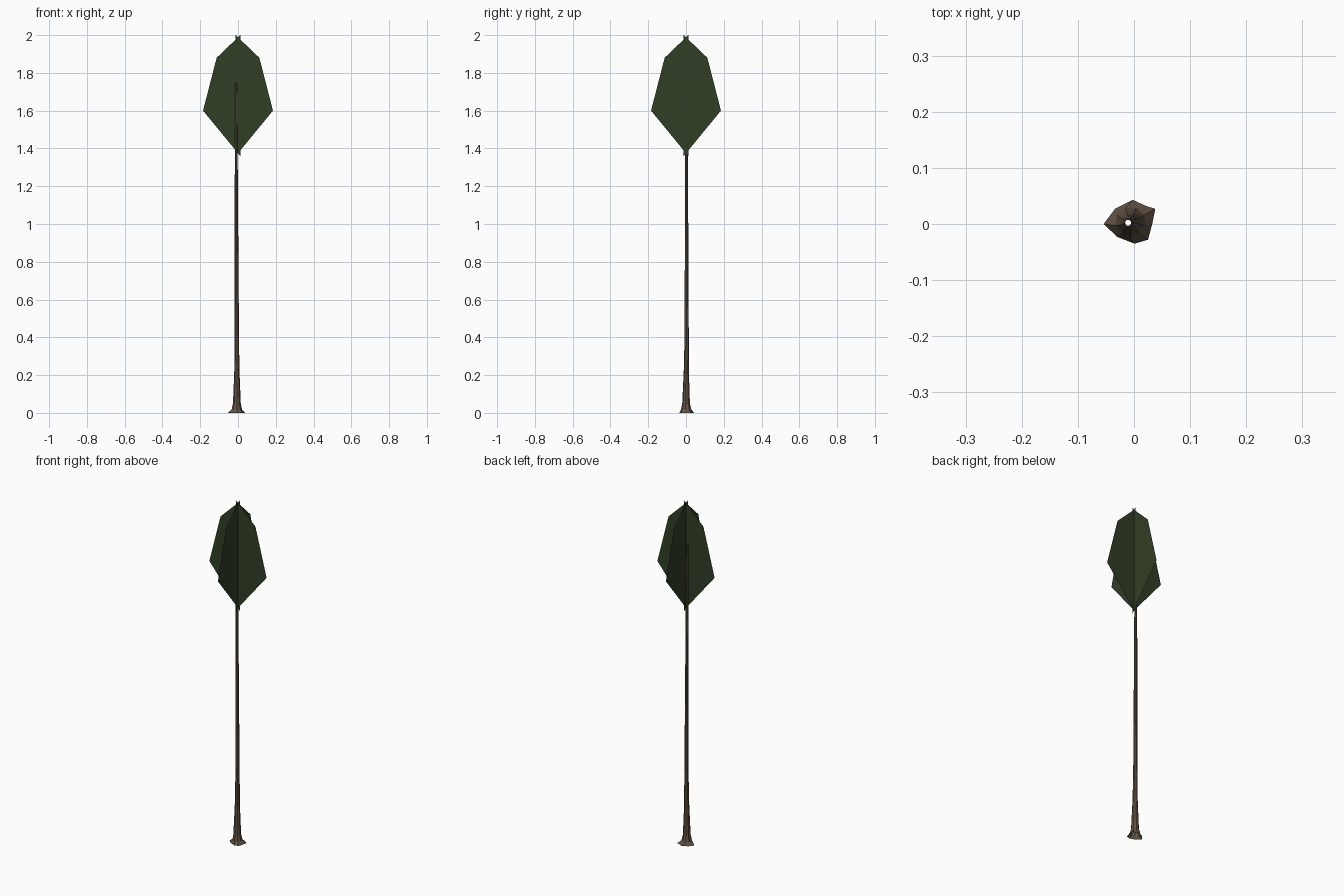
import bpy, bmesh, math

if "Cube" in bpy.data.objects:
    bpy.data.objects.remove(bpy.data.objects["Cube"])

def material(name, rgb):
    m = bpy.data.materials.new(name)
    m.diffuse_color = (*rgb, 1)
    m.use_nodes = True
    m.node_tree.nodes["Principled BSDF"].inputs["Base Color"].default_value = m.diffuse_color
    return m

bark = material("bark brown", (0.12, 0.085, 0.06))
leaf = material("leaf green", (0.030, 0.047, 0.019))

def make_object(name, bm, mat):
    me = bpy.data.meshes.new(name)
    bm.to_mesh(me)
    bm.free()
    me.materials.append(mat)
    ob = bpy.data.objects.new(name, me)
    bpy.context.collection.objects.link(ob)
    return ob

# Trunk: open tapered tube with a flared, irregular root ring
base = [(0.038, 0.027), (0.022, 0.032), (-0.002, 0.043), (-0.034, 0.027),
        (-0.054, 0.0), (-0.03, -0.023), (0.001, -0.035), (0.025, -0.028), (0.033, 0.002)]
n = len(base)
bm = bmesh.new()
rings = [[bm.verts.new((x, y, 0)) for x, y in base]]
# middle rings: height, centre x, centre y, radius
for z, cx, cy, r in [(0.018, -0.006, 0.002, 0.028), (0.05, -0.006, 0.001, 0.021),
                     (0.22, -0.006, 0.002, 0.014), (0.40, -0.006, 0.004, 0.0115),
                     (1.20, -0.009, 0.003, 0.0085), (1.75, -0.0105, 0.002, 0.0055)]:
    ring = []
    for i in range(n):
        a = math.radians(30) + math.tau * i / n
        ring.append(bm.verts.new((cx + r * math.cos(a), cy + r * math.sin(a), z)))
    rings.append(ring)
for lo, hi in zip(rings, rings[1:]):
    for i in range(n):
        j = (i + 1) % n
        bm.faces.new((lo[i], lo[j], hi[j], hi[i]))
make_object("trunk", bm, bark)

# Foliage: four flat half-leaf cards crossing slightly past the axis
profile = [(-0.012, 1.36), (0.185, 1.60), (0.113, 1.88), (-0.012, 2.0)]
bm = bmesh.new()
for dx, dy in [(1, 0), (0, 1), (-1, 0), (0, -1)]:
    bm.faces.new([bm.verts.new((u * dx, u * dy, z)) for u, z in profile])
make_object("foliage", bm, leaf)
